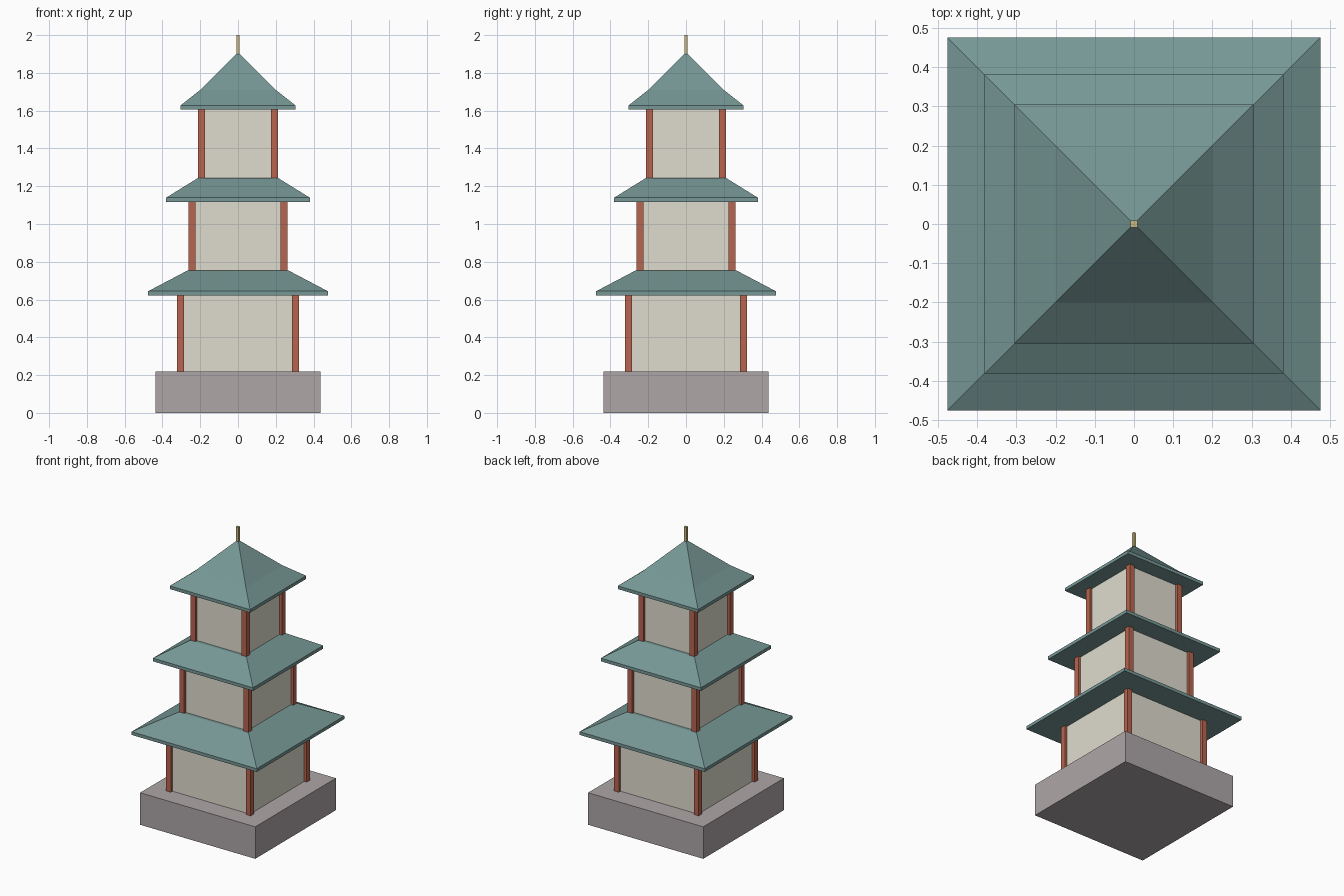
import bpy, bmesh

if "Cube" in bpy.data.objects:
    bpy.data.objects.remove(bpy.data.objects["Cube"])


def material(name, rgb):
    m = bpy.data.materials.new(name)
    m.diffuse_color = (*rgb, 1)
    m.use_nodes = True
    m.node_tree.nodes["Principled BSDF"].inputs["Base Color"].default_value = m.diffuse_color
    return m


STONE = material("stone", (0.42, 0.38, 0.39))
PLASTER = material("plaster", (0.74, 0.72, 0.62))
RED = material("red_wood", (0.48, 0.13, 0.08))
TEAL = material("teal_tile", (0.18, 0.31, 0.30))
GOLD = material("gold", (0.60, 0.48, 0.22))


def stack(name, rings, mat, x=0, y=0):
    """Square rings (half width, z) joined into a closed solid; half width 0 is an apex."""
    bm = bmesh.new()
    loops = []
    for h, z in rings:
        corners = [(-1, -1), (1, -1), (1, 1), (-1, 1)] if h else [(0, 0)]
        loops.append([bm.verts.new((x + h * a, y + h * b, z)) for a, b in corners])
    bm.faces.new(loops[0][::-1])
    for lo, hi in zip(loops, loops[1:]):
        for i in range(4):
            j = (i + 1) % 4
            top = [hi[j], hi[i]] if len(hi) == 4 else [hi[0]]
            bm.faces.new([lo[i], lo[j]] + top)
    if len(loops[-1]) == 4:
        bm.faces.new(loops[-1])
    me = bpy.data.meshes.new(name)
    bm.to_mesh(me)
    bm.free()
    me.materials.append(mat)
    ob = bpy.data.objects.new(name, me)
    bpy.context.collection.objects.link(ob)
    return ob


# Stone base
stack("base", [(0.438, 0), (0.438, 0.22)], STONE)

# Storeys: wall half width, floor z, eave z, eave half width, upper roof rings
storeys = [
    (0.304, 0.22, 0.622, 0.476, [(0.265, 0.755)]),
    (0.244, 0.755, 1.117, 0.381, [(0.213, 1.243)]),
    (0.194, 1.243, 1.605, 0.305, [(0.2, 1.71), (0, 1.91)]),
]
POST = 0.0185
for n, (w, z0, z1, eave, upper) in enumerate(storeys, 1):
    # Walls
    stack(f"wall_{n}", [(w, z0), (w, z1)], PLASTER)
    # Corner posts
    for sx in (-1, 1):
        for sy in (-1, 1):
            side = ("front" if sy < 0 else "back") + ("_left" if sx < 0 else "_right")
            stack(f"post_{n}_{side}", [(POST, z0), (POST, z1)], RED, sx * w, sy * w)
    # Roof with a thin eave edge
    stack(f"roof_{n}", [(eave, z1), (eave, z1 + 0.022)] + upper, TEAL)

# Finial
stack("finial", [(0.009, 1.88), (0.009, 2.0)], GOLD)
